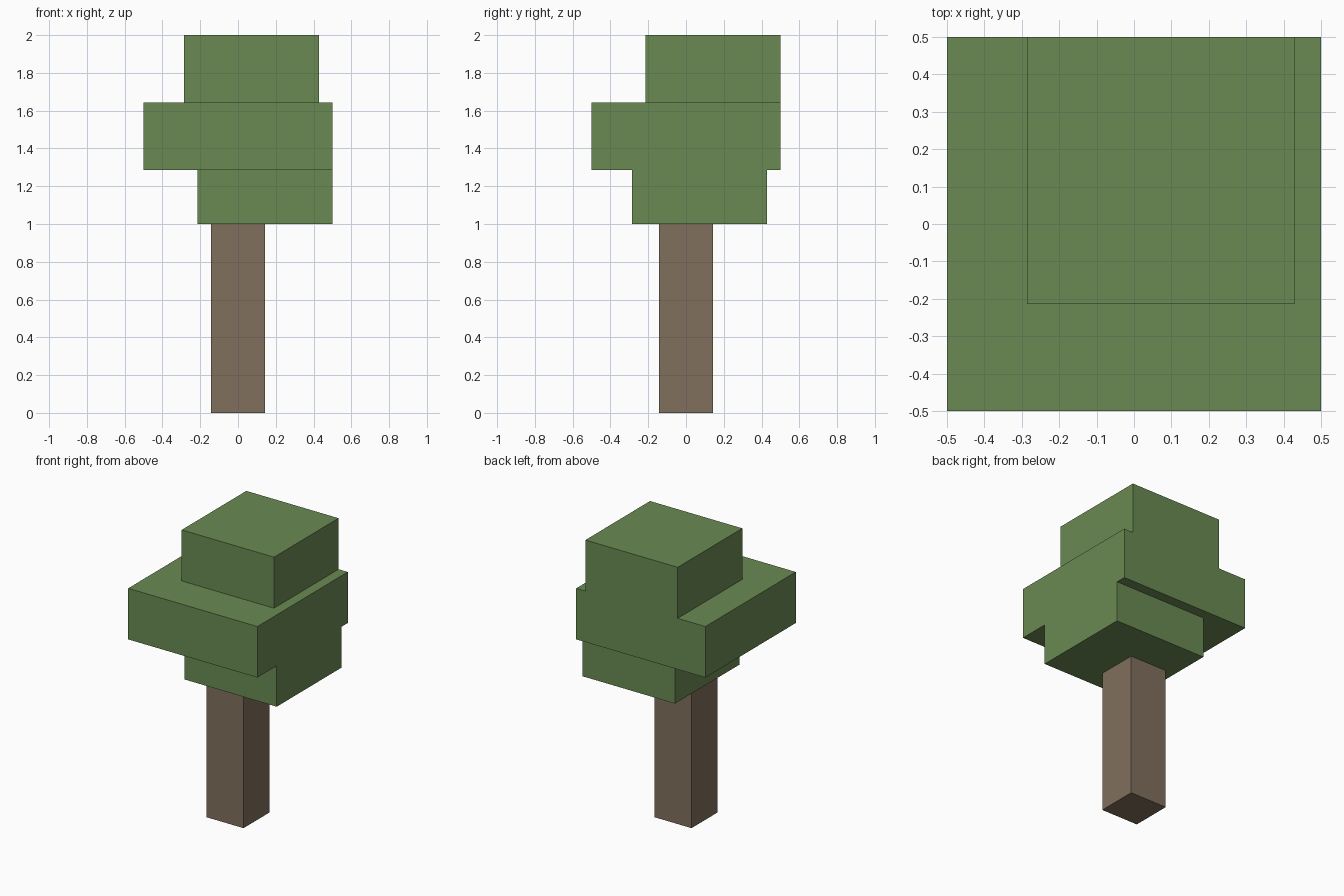
import bpy
import bmesh
from mathutils import Vector

cube = bpy.data.objects.get("Cube")
if cube:
    bpy.data.objects.remove(cube, do_unlink=True)

UNIT = 1 / 14  # the blocks sit on a regular grid


def make_material(name, color):
    mat = bpy.data.materials.new(name)
    mat.use_nodes = True
    mat.diffuse_color = color
    bsdf = next(n for n in mat.node_tree.nodes if n.type == "BSDF_PRINCIPLED")
    bsdf.inputs["Base Color"].default_value = color
    return mat


def make_block(name, low, high, mat):
    """Box between two grid corners."""
    low, high = Vector(low) * UNIT, Vector(high) * UNIT
    size, centre = high - low, (low + high) / 2
    bm = bmesh.new()
    bmesh.ops.create_cube(bm, size=1)
    bmesh.ops.scale(bm, vec=size, verts=bm.verts)
    mesh = bpy.data.meshes.new(name)
    bm.to_mesh(mesh)
    bm.free()
    mesh.materials.append(mat)
    obj = bpy.data.objects.new(name, mesh)
    obj.location = centre
    bpy.context.collection.objects.link(obj)
    return obj


bark = make_material("bark brown", (0.216, 0.162, 0.107, 1))
leaf = make_material("leaf green", (0.144, 0.254, 0.084, 1))

# Trunk
make_block("trunk", (-2, -2, 0), (2, 2, 14), bark)

# Three offset foliage blocks
make_block("lower_foliage", (-3, -4, 14), (7, 6, 18), leaf)
make_block("middle_foliage", (-7, -7, 18), (7, 7, 23), leaf)
make_block("top_foliage", (-4, -3, 23), (6, 7, 28), leaf)
